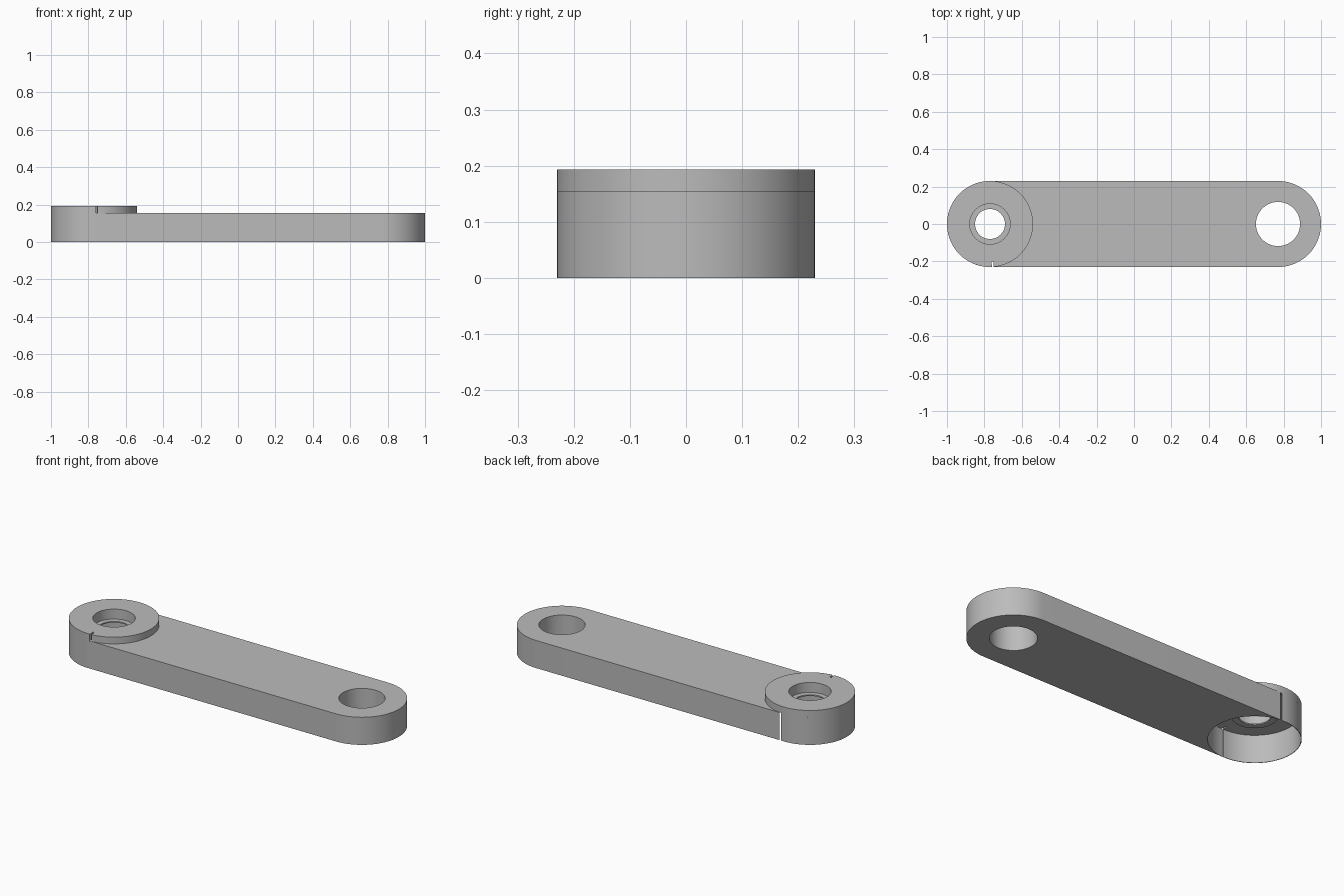
import bpy, bmesh
from math import cos, sin, radians

cube = bpy.data.objects.get("Cube")
if cube:
    bpy.data.objects.remove(cube, do_unlink=True)

R = 0.23            # end radius, half the width
CX = 0.77           # distance of both pivots from the middle
PLATE_TOP = 0.155
BOSS_TOP = 0.193

grey = bpy.data.materials.new("plain grey")
grey.use_nodes = True
colour = (0.5, 0.5, 0.5, 1)
grey.diffuse_color = colour
grey.node_tree.nodes["Principled BSDF"].inputs["Base Color"].default_value = colour


def arc(cx, r, start, end, n=36):
    step = (end - start) / n
    return [(cx + r * cos(radians(start + i * step)), r * sin(radians(start + i * step)))
            for i in range(n + 1)]


def circle(cx, r, n=64):
    return arc(cx, r, 0, 360, n)[:-1]


def prism(name, loops, z0, z1):
    """Fill an outline with optional holes and extrude it from z0 to z1."""
    bm = bmesh.new()
    edges = []
    for loop in loops:
        verts = [bm.verts.new((x, y, z0)) for x, y in loop]
        edges += [bm.edges.new((v, verts[i - 1])) for i, v in enumerate(verts)]
    bmesh.ops.triangle_fill(bm, edges=edges, use_beauty=True)
    grown = bmesh.ops.extrude_face_region(bm, geom=bm.faces[:], use_keep_orig=True)
    top = [g for g in grown["geom"] if isinstance(g, bmesh.types.BMVert)]
    bmesh.ops.translate(bm, verts=top, vec=(0, 0, z1 - z0))
    bmesh.ops.recalc_face_normals(bm, faces=bm.faces[:])
    mesh = bpy.data.meshes.new(name)
    bm.to_mesh(mesh)
    bm.free()
    mesh.materials.append(grey)
    obj = bpy.data.objects.new(name, mesh)
    bpy.context.collection.objects.link(obj)
    bpy.ops.object.select_all(action="DESELECT")
    obj.select_set(True)
    bpy.context.view_layer.objects.active = obj
    bpy.ops.object.shade_smooth_by_angle(angle=radians(30))
    return obj


# Link plate: round right end, hollow left end, pivot hole
outline = arc(CX, R, -90, 90) + [(-CX + R * cos(radians(83)), R)] + arc(-CX, R, 83, -88)
prism("link_plate", [outline, circle(CX, 0.118)], 0, PLATE_TOP)

# Thin skirt round the open pocket, leaving a slit at the back
skirt = arc(-CX, R, 85.5, 272) + arc(-CX, R - 0.003, 272, 85.5)
prism("pocket_skirt", [skirt], 0, PLATE_TOP)

# Raised boss with a narrow notch at the front
rim = arc(-CX, R, -85, 272.5, 72) + arc(-CX, R - 0.03, 272.5, 275, 1)
prism("boss", [rim, circle(-CX, 0.108)], PLATE_TOP, BOSS_TOP)

# Collar below the boss and the ledge that narrows the bore
prism("bore_collar", [circle(-CX, 0.114), circle(-CX, 0.108)], 0.13, PLATE_TOP)
prism("bore_ledge", [circle(-CX, 0.108), circle(-CX, 0.08)], 0.13, 0.137)
